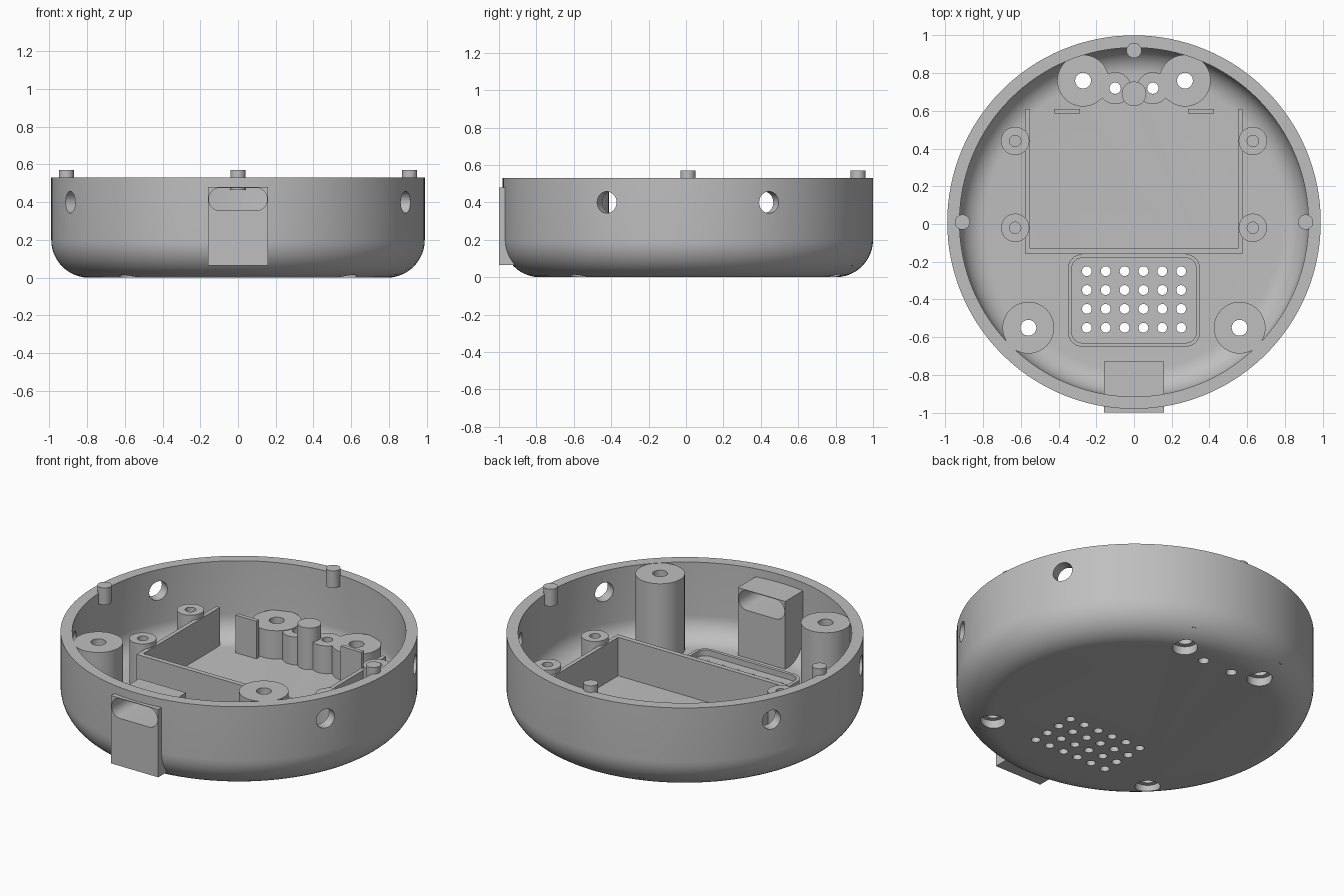
import bpy, bmesh, math
from mathutils import Matrix, Vector

if "Cube" in bpy.data.objects:
    bpy.data.objects.remove(bpy.data.objects["Cube"])

CY = 0.01        # centre of the round shell in y
FLOOR = 0.065    # inner floor height
BASE = 0.06      # parts start slightly inside the floor

grey = bpy.data.materials.new("plain grey plastic")
grey.use_nodes = True
tone = (0.52, 0.52, 0.52, 1)
grey.diffuse_color = tone
grey.node_tree.nodes["Principled BSDF"].inputs["Base Color"].default_value = tone


def circle(r, n):
    return [(r * math.cos(math.tau * i / n), r * math.sin(math.tau * i / n)) for i in range(n)]


def rounded_rect(w, h, r, n=8):
    pts = []
    for k, (sx, sy) in enumerate([(1, 1), (-1, 1), (-1, -1), (1, -1)]):
        for i in range(n + 1):
            a = math.pi / 2 * (k + i / n)
            pts.append((sx * (w / 2 - r) + r * math.cos(a), sy * (h / 2 - r) + r * math.sin(a)))
    return pts


def loft(bm, rings, matrix, closed=False):
    """Skin a list of (outline, z) rings; cap the ends or join them."""
    rows = [[bm.verts.new(matrix @ Vector((x, y, z))) for x, y in pts] for pts, z in rings]
    n = len(rows[0])
    for a, b in zip(rows, rows[1:] + (rows[:1] if closed else [])):
        for i in range(n):
            j = (i + 1) % n
            bm.faces.new((a[i], a[j], b[j], b[i]))
    if not closed:
        bm.faces.new(rows[0][::-1])
        bm.faces.new(rows[-1])


def finish(name, bm):
    bmesh.ops.recalc_face_normals(bm, faces=bm.faces[:])
    mesh = bpy.data.meshes.new(name)
    bm.to_mesh(mesh)
    bm.free()
    mesh.materials.append(grey)
    ob = bpy.data.objects.new(name, mesh)
    bpy.context.collection.objects.link(ob)
    return ob


def part(name, rings, loc=(0, 0, 0), closed=False):
    bm = bmesh.new()
    loft(bm, rings, Matrix.Translation(loc), closed)
    return finish(name, bm)


def prism(name, pts, z0, z1):
    return part(name, [(pts, z0), (pts, z1)])


def box(name, x0, x1, y0, y1, z0, z1):
    return prism(name, [(x0, y0), (x1, y0), (x1, y1), (x0, y1)], z0, z1)


def post(name, x, y, r, top, hole=0, bottom=BASE):
    outer = circle(r, 48)
    rings = [(outer, bottom), (outer, top)]
    if hole:
        inner = circle(hole, 48)
        rings += [(inner, top), (inner, bottom)]
    return part(name, rings, (x, y, 0), closed=bool(hole))


def select(ob):
    bpy.ops.object.select_all(action='DESELECT')
    ob.select_set(True)
    bpy.context.view_layer.objects.active = ob


def cut(ob, cutter):
    mod = ob.modifiers.new("cut", 'BOOLEAN')
    mod.operation = 'DIFFERENCE'
    mod.solver = 'EXACT'
    mod.object = cutter
    select(ob)
    bpy.ops.object.modifier_apply(modifier=mod.name)


# Round shell: outer fillet, rim, inner wall and inner fillet
def fillet(flat, r, z, angles):
    return [(flat + r * math.sin(a), z - r * math.cos(a)) for a in angles]


quarter = [math.pi / 2 * i / 12 for i in range(13)]
profile = fillet(0.79, 0.2, 0.2, quarter) + [(0.99, 0.53), (0.925, 0.53)]
profile += fillet(0.785, 0.14, FLOOR + 0.14, quarter[::-1])
shell = part("round_shell", [(circle(r, 128), z) for r, z in profile], (0, CY, 0))

# Port block on the front wall
port = box("port_block", -0.16, 0.16, -1.0, -0.73, FLOOR, 0.48)

# Port slot cutter
bm = bmesh.new()
slot = rounded_rect(0.31, 0.12, 0.058)
loft(bm, [(slot, -0.4), (slot, 0.4)],
     Matrix.Translation((0, -0.9, 0.416)) @ Matrix.Rotation(math.pi / 2, 4, 'X'))
slot_cutter = finish("slot_cutter", bm)

# Screw, speaker and side hole cutters
bm = bmesh.new()
screws = [(s * x, y, top) for s in (-1, 1) for x, y, top in ((0.27, 0.76, 0.238), (0.56, -0.55, 0.528))]
for x, y, _ in screws:
    loft(bm, [(circle(r, 48), z) for r, z in ((0.07, -0.1), (0.07, 0.05), (0.042, 0.05), (0.042, 0.3))],
         Matrix.Translation((x, y, 0)))
small = [(s * 0.1, 0.72, 0.03) for s in (-1, 1)]
small += [(-0.25 + 0.1 * i, -0.25 - 0.1 * j, 0.026) for i in range(6) for j in range(4)]
for x, y, r in small:
    loft(bm, [(circle(r, 24), -0.1), (circle(r, 24), 0.2)], Matrix.Translation((x, y, 0)))
for deg in (26, 154, 206, 334):
    loft(bm, [(circle(0.058, 32), 0.8), (circle(0.058, 32), 1.1)],
         Matrix.Translation((0, CY, 0.4)) @ Matrix.Rotation(math.radians(deg), 4, 'Z')
         @ Matrix.Rotation(math.pi / 2, 4, 'Y'))
hole_cutter = finish("hole_cutter", bm)

cut(shell, hole_cutter)
cut(shell, slot_cutter)
cut(port, slot_cutter)
for helper in (hole_cutter, slot_cutter):
    bpy.data.objects.remove(helper)

# Screw posts, board standoffs and the switch posts
for x, y, top in screws:
    post("screw_post", x, y, 0.137, top, 0.042)
for s in (-1, 1):
    for y in (0.44, -0.02):
        post("board_standoff", s * 0.63, y, 0.075, 0.33, 0.03)
    post("switch_post", s * 0.1, 0.72, 0.085, 0.235, 0.03)
    post("side_rim_peg", s * 0.91, CY, 0.04, 0.57, bottom=0.465)
    # Short retaining tabs behind the tray
    box("tray_tab", *sorted((s * 0.285, s * 0.425)), 0.585, 0.61, BASE, 0.295)
post("centre_post", 0, 0.69, 0.065, 0.32)
post("back_rim_peg", 0, 0.92, 0.04, 0.57, bottom=0.465)

# Three-sided battery tray wall
half = [(0.575, -0.16), (0.575, 0.61), (0.55, 0.61), (0.55, -0.13)]
prism("battery_tray", half + [(-x, y) for x, y in half[::-1]], BASE, 0.3)

# Low rounded rim around the speaker holes
outer, inner = rounded_rect(0.7, 0.49, 0.075), rounded_rect(0.66, 0.45, 0.055)
part("speaker_rim", [(outer, BASE), (outer, 0.1), (inner, 0.1), (inner, BASE)],
     (0, -0.405, 0), closed=True)

# Smooth curved walls, keep edges sharp
for ob in bpy.context.collection.objects:
    if ob.type == 'MESH' and grey.name in ob.data.materials:
        select(ob)
        bpy.ops.object.shade_smooth_by_angle(angle=math.radians(30))
